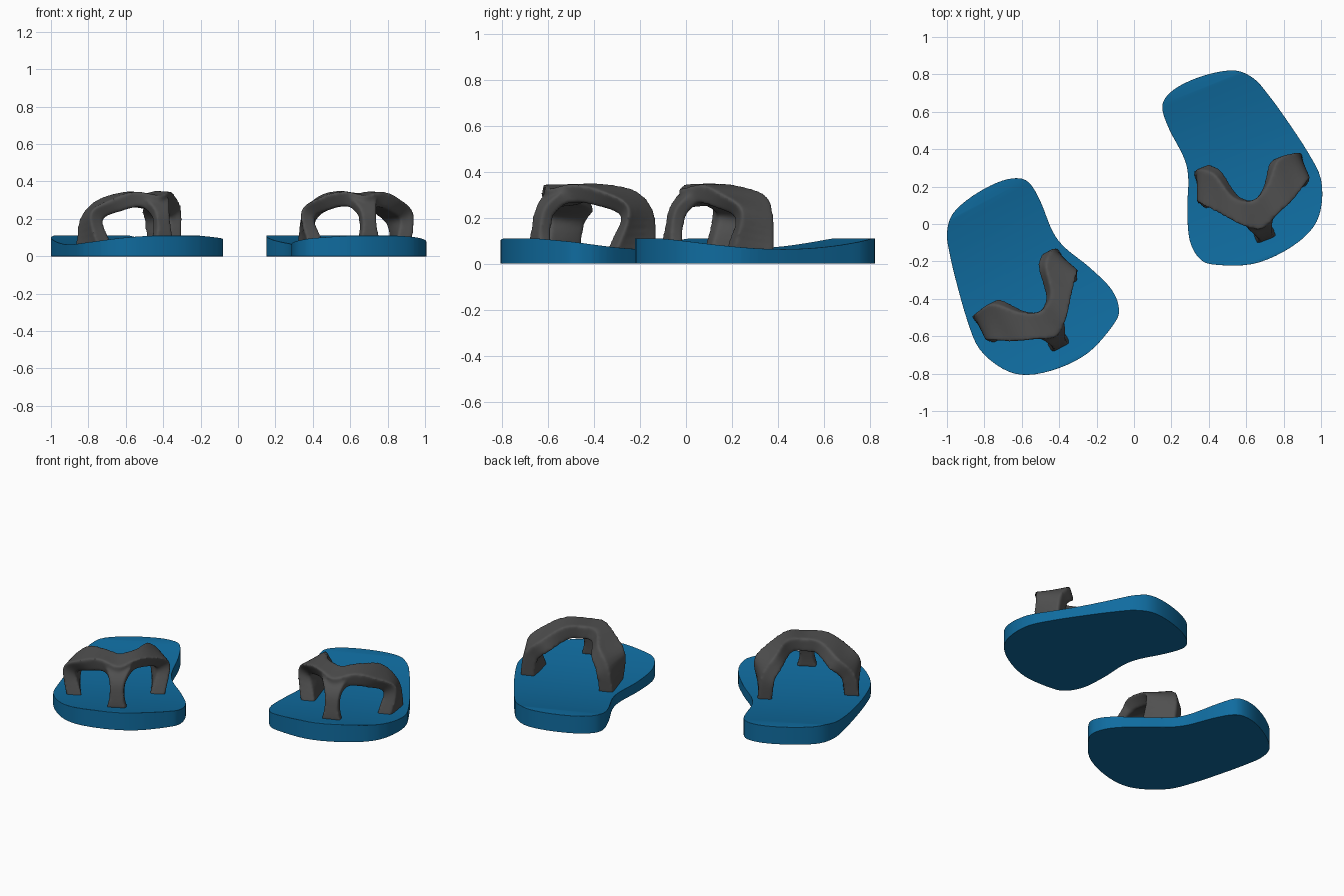
import bpy, bmesh, math
from mathutils import Vector, Matrix

if "Cube" in bpy.data.objects:
    bpy.data.objects.remove(bpy.data.objects["Cube"], do_unlink=True)

TOE = Vector((0.47, -0.88, 0)).normalized()      # heel-to-toe direction
SIDE = Vector((0.88, 0.47, 0)).normalized()      # towards the inner side


def material(name, rgb):
    m = bpy.data.materials.new(name)
    m.use_nodes = True
    m.diffuse_color = (*rgb, 1)
    bsdf = m.node_tree.nodes["Principled BSDF"]
    bsdf.inputs["Base Color"].default_value = (*rgb, 1)
    bsdf.inputs["Roughness"].default_value = 0.6
    return m


BLUE = material("blue_foam", (0.005, 0.15, 0.35))
GREY = material("dark_grey_rubber", (0.08, 0.08, 0.08))


def spline(points, steps, closed=False):
    """Smooth curve through the points."""
    p = [Vector(q) for q in points]
    n = len(p)
    pick = (lambda i: p[i % n]) if closed else (lambda i: p[max(0, min(n - 1, i))])
    out = []
    for i in range(n if closed else n - 1):
        a, b, c, d = (pick(i + k) for k in (-1, 0, 1, 2))
        for j in range(steps):
            t = j / steps
            out.append(0.5 * (2 * b + (c - a) * t + (2 * a - 5 * b + 4 * c - d) * t ** 2
                              + (3 * b - a - 3 * c + d) * t ** 3))
    if not closed:
        out.append(p[-1])
    return out


def foot(u, v, z):
    """Foot coordinates (side, toe, height) to model space."""
    return SIDE * u + TOE * v + Vector((0, 0, z))


def sole_height(co):
    s = co.dot(TOE) / 0.48
    return 0.063 + 0.047 * min(1, s * s)


def sole_mesh():
    outline = [(-0.63, 0.245), (-0.56, 0.22), (-0.50, 0.12), (-0.435, -0.04),
               (-0.365, -0.13), (-0.24, -0.23), (-0.12, -0.35), (-0.08, -0.46),
               (-0.115, -0.545), (-0.24, -0.685), (-0.40, -0.77), (-0.57, -0.807),
               (-0.70, -0.775), (-0.825, -0.67), (-0.89, -0.52), (-0.95, -0.31),
               (-0.985, -0.16), (-1.0, -0.05), (-0.97, 0.053), (-0.87, 0.145),
               (-0.735, 0.22)]
    bm = bmesh.new()
    bm.faces.new([bm.verts.new((q.x, q.y, 0)) for q in spline(outline, 4, True)])
    # crosswise cuts let the footbed dip in the middle
    for k in range(-12, 13):
        bmesh.ops.bisect_plane(bm, geom=bm.verts[:] + bm.edges[:] + bm.faces[:],
                               plane_co=TOE * (k * 0.04), plane_no=TOE, dist=1e-5)
    top = bmesh.ops.extrude_face_region(bm, geom=bm.faces[:])["geom"]
    for v in top:
        if isinstance(v, bmesh.types.BMVert):
            v.co.z = sole_height(v.co)
    bmesh.ops.recalc_face_normals(bm, faces=bm.faces)
    me = bpy.data.meshes.new("sole")
    bm.to_mesh(me)
    bm.free()
    return me


def loft(bm, rings):
    """Skin four-cornered sections and cap both ends."""
    rows = [[bm.verts.new(c) for c in r] for r in rings]
    faces = [bm.faces.new(rows[0]), bm.faces.new(rows[-1][::-1])]
    for a, b in zip(rows, rows[1:]):
        for i in range(4):
            j = (i + 1) % 4
            faces.append(bm.faces.new((a[i], b[i], b[j], a[j])))
    bmesh.ops.recalc_face_normals(bm, faces=faces)


def strap_mesh():
    bm = bmesh.new()
    # arch: outer-surface back edge and front edge, from outer foot to inner foot
    back = [(-1.0, 0.03, 0.05), (-0.97, 0.02, 0.2), (-0.87, 0.02, 0.30),
            (-0.76, 0.13, 0.345), (-0.66, 0.175, 0.34), (-0.57, 0.12, 0.35),
            (-0.52, -0.03, 0.32), (-0.45, -0.085, 0.22), (-0.42, -0.08, 0.05)]
    front = [(-0.96, 0.21, 0.05), (-0.99, 0.18, 0.23), (-0.88, 0.245, 0.31),
             (-0.77, 0.29, 0.345), (-0.65, 0.335, 0.325), (-0.56, 0.28, 0.345),
             (-0.47, 0.18, 0.32), (-0.38, 0.08, 0.24), (-0.41, 0.13, 0.05)]

    def inward(q):
        # offset towards the arch centre; legs shift sideways only
        d = Vector((-0.685 - q.x, 0, -max(0, q.z - 0.12) * 1.3)).normalized()
        return q + d * 0.085

    rings = []
    for b, f in zip(spline(back, 6), spline(front, 6)):
        rings.append([foot(*q) for q in (b, f, inward(f), inward(b))])
    loft(bm, rings)
    # toe post: side, toe, height of its centre line, with half width
    path = spline([(-0.655, 0.372, 0.08), (-0.655, 0.365, 0.15),
                   (-0.655, 0.345, 0.23), (-0.655, 0.29, 0.285),
                   (-0.66, 0.22, 0.295)], 6)
    widths = spline([(0.058, 0, 0), (0.042, 0, 0), (0.045, 0, 0),
                     (0.075, 0, 0), (0.10, 0, 0)], 6)
    rings = []
    for i, (c, w) in enumerate(zip(path, widths)):
        t = path[min(i + 1, len(path) - 1)] - path[max(i - 1, 0)]
        n = Vector((0, t.z, -t.y)).normalized() * 0.029
        s = Vector((w.x, 0, 0))
        rings.append([foot(*q) for q in (c - s + n, c + s + n, c + s - n, c - s - n)])
    loft(bm, rings)
    me = bpy.data.meshes.new("strap")
    bm.to_mesh(me)
    bm.free()
    return me


def place(name, me, mat):
    me.materials.append(mat)
    ob = bpy.data.objects.new(name, me)
    bpy.context.collection.objects.link(ob)
    if "sole" in name:
        mod = ob.modifiers.new("soft_rim", "BEVEL")
        mod.width, mod.segments = 0.008, 2
        mod.limit_method, mod.angle_limit = "ANGLE", math.radians(50)
    else:
        # fuse arch and toe post into one soft moulded piece
        mod = ob.modifiers.new("fuse", "REMESH")
        mod.mode, mod.voxel_size = "VOXEL", 0.009
        mod.use_smooth_shade = True
        mod = ob.modifiers.new("soften", "SMOOTH")
        mod.factor, mod.iterations = 0.5, 8
    bpy.ops.object.select_all(action="DESELECT")
    ob.select_set(True)
    bpy.context.view_layer.objects.active = ob
    bpy.ops.object.shade_smooth_by_angle(angle=math.radians(40))


# the left sandal is the mirrored right one, turned and moved
to_left = (Matrix.Translation((-0.046, 0.049, 0))
           @ Matrix.Rotation(math.radians(49.4), 4, "Z")
           @ Matrix.Scale(-1, 4, (1, 0, 0)))
for part, build, mat in (("sole", sole_mesh, BLUE), ("strap", strap_mesh, GREY)):
    mesh = build()
    twin = mesh.copy()
    twin.transform(to_left)
    twin.flip_normals()
    place("right_" + part, mesh, mat)
    place("left_" + part, twin, mat)
